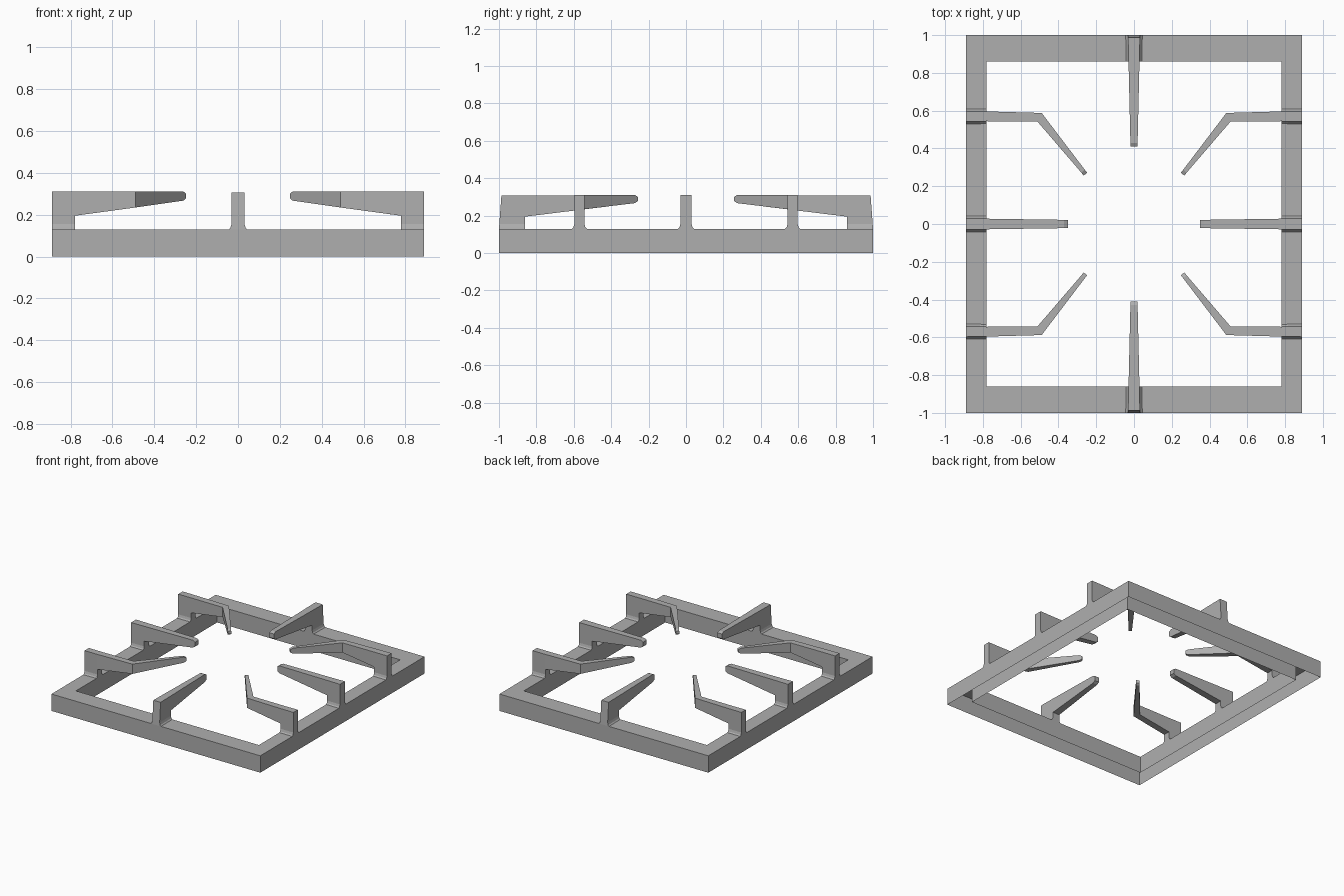
import bpy, bmesh, math
from mathutils import Vector

cube = bpy.data.objects.get("Cube")
if cube:
    bpy.data.objects.remove(cube)

iron = bpy.data.materials.new("grey_iron")
iron.use_nodes = True
GREY = (0.43, 0.43, 0.43, 1)
iron.diffuse_color = GREY
iron.node_tree.nodes["Principled BSDF"].inputs["Base Color"].default_value = GREY

DECK = 0.13    # top of the frame
SPRING = 0.195  # height where an arm leaves its post
TOP = 0.31


def finish(name, bm):
    mesh = bpy.data.meshes.new(name)
    bm.to_mesh(mesh)
    bm.free()
    mesh.materials.append(iron)
    obj = bpy.data.objects.new(name, mesh)
    bpy.context.collection.objects.link(obj)
    return obj


def bridge(bm, a, b, skip=()):
    n = len(a)
    for i in range(n):
        if i not in skip:
            j = (i + 1) % n
            bm.faces.new((a[i], a[j], b[j], b[i]))


# Frame: a rectangular channel, open underneath
def build_frame():
    bm = bmesh.new()
    rings = []
    for hx, hy, z in ((0.89, 1, 0), (0.89, 1, DECK), (0.78, 0.86, DECK), (0.78, 0.86, 0)):
        corners = ((-hx, -hy), (hx, -hy), (hx, hy), (-hx, hy))
        rings.append([bm.verts.new((x, y, z)) for x, y in corners])
    for a, b in zip(rings, rings[1:]):
        bridge(bm, a, b)
    finish("frame", bm)


# Finger: flared post on the frame, then a tapering arm with a blunted tip.
# Path points are (outward, sideways, half width); the first two span the post.
def build_finger(name, path, place, top=TOP, lean=0.0):
    bm = bmesh.new()
    pts = [Vector(p[:2]) for p in path]
    tip_dir = (pts[-1] - pts[-2]).normalized()
    pts.insert(-1, pts[-1] - tip_dir * 0.02)
    widths = [p[2] for p in path]
    widths.insert(-1, widths[-1])

    def vert(u, v, z):
        x, y = place(u, v)
        return bm.verts.new((x, y, z))

    # arm cross-sections
    start, rise = pts[1].x, 0.075 / (pts[1].x - 0.25)
    sections = []
    for i, p in enumerate(pts):
        into = (p - pts[i - 1]).normalized() if i else (pts[1] - p).normalized()
        out = (pts[i + 1] - p).normalized() if i < len(pts) - 1 else into
        along = (into + out).normalized()
        side = Vector((-along.y, along.x)) * widths[i] / along.dot(into)
        low = SPRING + max(0, start - p.x) * rise
        high = top
        if i == len(pts) - 1:
            low, high = low + 0.01, high - 0.01
        l, r = p + side, p - side
        back = lean if i == 0 else 0
        low_back = back * (SPRING - DECK) / (top - DECK)
        sections.append([vert(l.x - low_back, l.y, low), vert(r.x - low_back, r.y, low),
                         vert(r.x - back, r.y, high), vert(l.x - back, l.y, high)])
    for i, (a, b) in enumerate(zip(sections, sections[1:])):
        bridge(bm, a, b, skip=(0,) if i == 0 else ())
    bm.faces.new(sections[0])
    bm.faces.new(sections[-1])

    # post levels, with a small flare at the foot
    (u0, v0, w0), (u1, v1, w1) = path[:2]
    levels = []
    for z, flare in ((DECK, 0.013), (0.138, 0.005), (0.155, 0), (SPRING, 0)):
        shift = lean * (z - DECK) / (top - DECK)
        levels.append([vert(u0 - shift, v0 - w0 - flare, z), vert(u0 - shift, v0 + w0 + flare, z),
                       vert(u1, v1 + w1 + flare, z), vert(u1, v1 - w1 - flare, z)])
    for a, b in zip(levels, levels[1:]):
        bridge(bm, a, b)
    bmesh.ops.remove_doubles(bm, verts=bm.verts, dist=0.001)
    bmesh.ops.recalc_face_normals(bm, faces=bm.faces)
    finish(name, bm)


build_frame()

side_path = [(0.89, 0, 0.03), (0.78, 0, 0.028), (0.35, 0, 0.022)]
end_path = [(1.0, 0, 0.031), (0.86, 0, 0.029), (0.41, 0, 0.019)]
bent_path = [(0.89, 0.57, 0.027), (0.78, 0.57, 0.026), (0.5, 0.565, 0.023), (0.257, 0.264, 0.012)]

for s, side, end in ((1, "left", "back"), (-1, "right", "front")):
    build_finger(side + "_finger", side_path, lambda u, v: (s * u, v))
    build_finger(end + "_finger", end_path, lambda u, v: (v, s * u), top=0.307, lean=0.013)
    for t, where in ((1, "back"), (-1, "front")):
        build_finger(f"{where}_{side}_bent_finger", bent_path, lambda u, v: (s * u, t * v))
